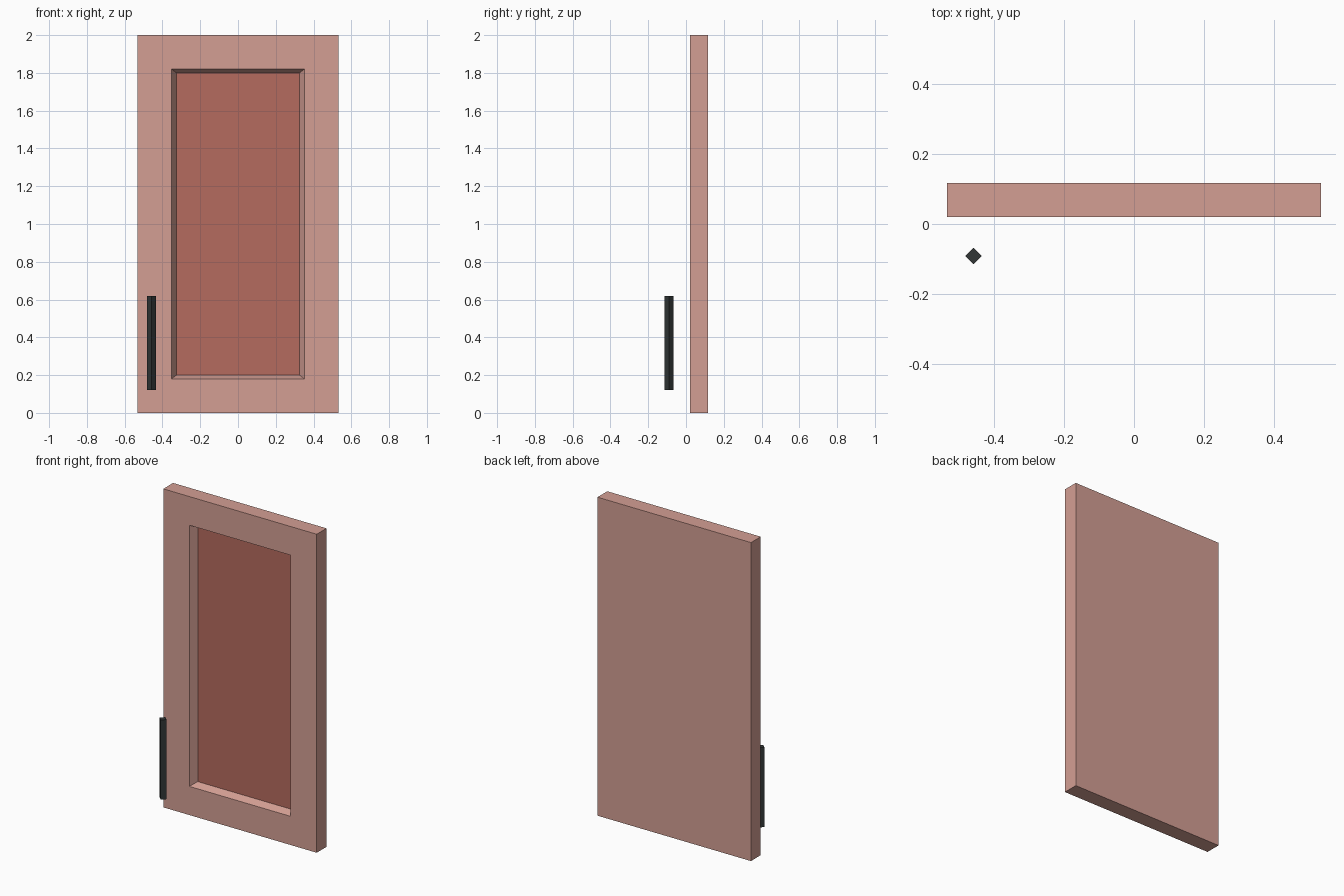
import bpy, bmesh
from math import pi
from mathutils import Matrix

cube = bpy.data.objects.get("Cube")
if cube:
    bpy.data.objects.remove(cube, do_unlink=True)


def srgb(r, g, b):
    return [(c / 255 / 12.92 if c < 10 else ((c / 255 + 0.055) / 1.055) ** 2.4) for c in (r, g, b)] + [1]


def material(name, color):
    m = bpy.data.materials.new(name)
    m.use_nodes = True
    m.diffuse_color = color
    bsdf = m.node_tree.nodes["Principled BSDF"]
    bsdf.inputs["Base Color"].default_value = color
    return m


def add_object(name, bm, mats):
    me = bpy.data.meshes.new(name)
    bmesh.ops.recalc_face_normals(bm, faces=bm.faces)
    bm.to_mesh(me)
    bm.free()
    for m in mats:
        me.materials.append(m)
    ob = bpy.data.objects.new(name, me)
    bpy.context.collection.objects.link(ob)
    return ob


frame_pink = material("dusty pink", srgb(212, 159, 148))
panel_red = material("brick red", srgb(181, 107, 95))
handle_black = material("charcoal", srgb(50, 55, 55))

# Door slab with a bevelled recess inset into its front face
WIDTH, HEIGHT, FRONT, BACK = 1.066, 2.0, 0.02, 0.117
bm = bmesh.new()
bmesh.ops.create_cube(bm, size=1, matrix=Matrix.Translation((0, (FRONT + BACK) / 2, HEIGHT / 2))
                      @ Matrix.Diagonal((WIDTH, BACK - FRONT, HEIGHT, 1)))
bm.normal_update()
front = min(bm.faces, key=lambda f: f.normal.y)


def inset_to(half_x, margin_z, y):
    bmesh.ops.inset_region(bm, faces=[front], thickness=0.01, depth=0)
    for v in front.verts:
        v.co.x = half_x if v.co.x > 0 else -half_x
        v.co.z = HEIGHT - margin_z if v.co.z > HEIGHT / 2 else margin_z
        v.co.y = y


inset_to(0.352, 0.18, FRONT)
inset_to(0.325, 0.20, FRONT + 0.045)
front.material_index = 1
add_object("door", bm, [frame_pink, panel_red])

# Handle: a four-sided upright bar standing off the front
bm = bmesh.new()
bmesh.ops.create_cone(bm, cap_ends=True, segments=4, radius1=0.024, radius2=0.024, depth=0.5,
                      matrix=Matrix.Translation((-0.457, -0.091, 0.37)))
# Put the corners on the x and y axes
if max(v.co.x for v in bm.verts) < -0.436:
    bmesh.ops.rotate(bm, verts=bm.verts, cent=(-0.457, -0.091, 0.37),
                     matrix=Matrix.Rotation(pi / 4, 3, "Z"))
add_object("handle", bm, [handle_black])
